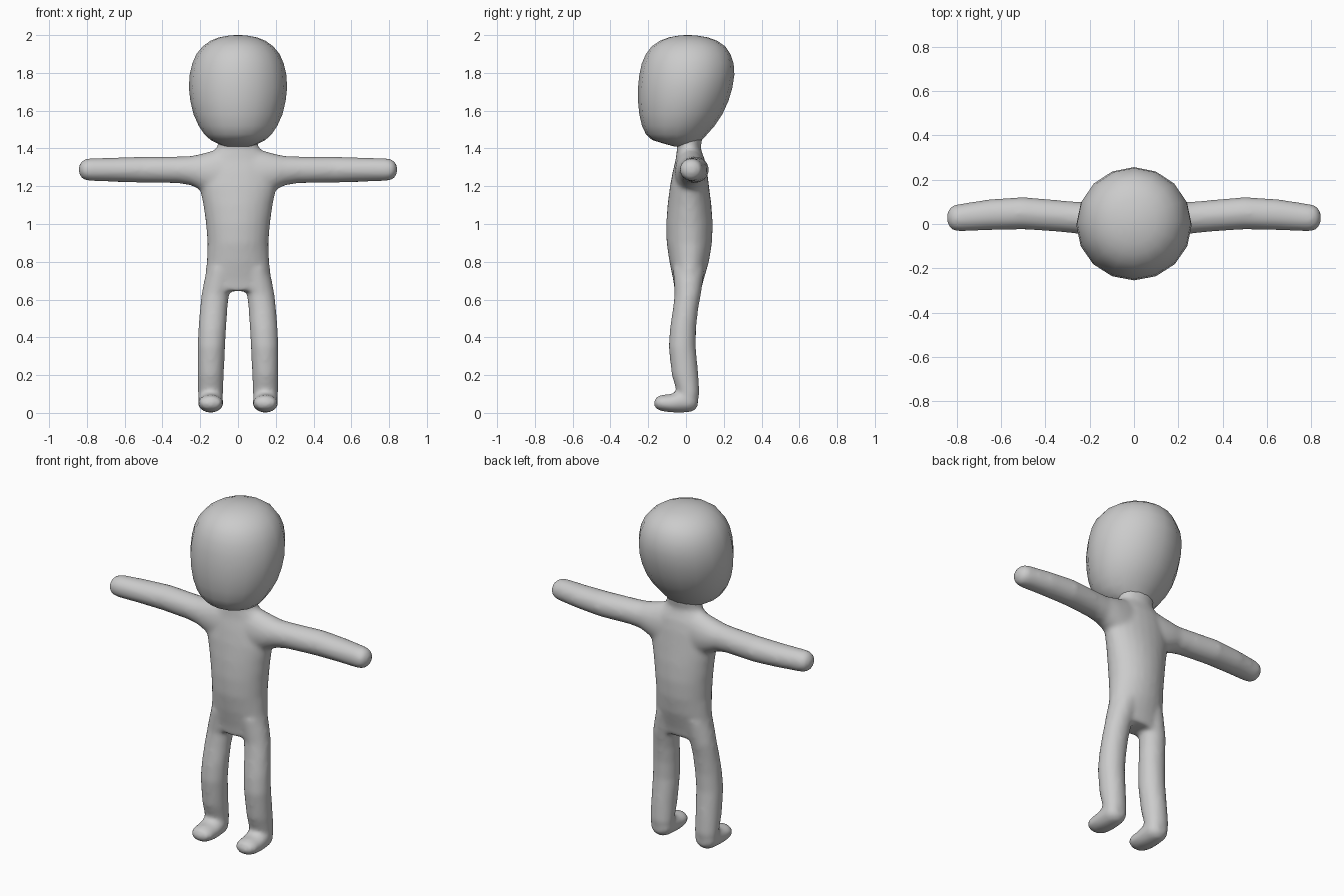
import bpy, bmesh, math

grey = bpy.data.materials.new("plain grey")
grey.diffuse_color = (0.6, 0.6, 0.6, 1)


def loft(bm, axis, rows, segs=24, flip=1):
    """Skin ellipses along an axis; row = (position, u min, u max, v min, v max)."""
    order = {"x": (0, 1, 2), "y": (1, 0, 2), "z": (2, 0, 1)}[axis]
    rings = []
    for t, u0, u1, v0, v1 in rows:
        ring = []
        for i in range(segs):
            a = 2 * math.pi * i / segs
            co = [0, 0, 0]
            co[order[0]] = t
            co[order[1]] = (u0 + u1) / 2 + (u1 - u0) / 2 * math.cos(a)
            co[order[2]] = (v0 + v1) / 2 + (v1 - v0) / 2 * math.sin(a)
            co[0] *= flip
            ring.append(bm.verts.new(co))
        rings.append(ring)
    for a, b in zip(rings, rings[1:]):
        for i in range(segs):
            j = (i + 1) % segs
            bm.faces.new((a[i], a[j], b[j], b[i]))
    bm.faces.new(rings[0])
    bm.faces.new(rings[-1])


def finish(bm, name):
    bmesh.ops.recalc_face_normals(bm, faces=bm.faces)
    me = bpy.data.meshes.new(name)
    bm.to_mesh(me)
    bm.free()
    me.materials.append(grey)
    me.shade_smooth()
    ob = bpy.data.objects.new(name, me)
    bpy.context.collection.objects.link(ob)
    return ob


body = bmesh.new()

# torso and neck: height, half width, back and front depth
torso = [(0.645, .185, -.06, .08), (0.7, .178, -.067, .092), (0.8, .166, -.088, .122),
         (0.9, .162, -.103, .138), (1.0, .17, -.105, .142), (1.1, .184, -.098, .135),
         (1.2, .205, -.085, .122), (1.28, .205, -.07, .112), (1.34, .185, -.055, .1),
         (1.38, .14, -.05, .085), (1.405, .11, -.047, .077), (1.44, .105, -.06, .085),
         (1.5, .12, -.08, .09)]
loft(body, "z", [(z, -w, w, a, b) for z, w, a, b in torso])

# arms, bowed back at the elbow, with rounded ends
arm = [(0.06, -.06, .10, 1.13, 1.405), (0.13, -.06, .105, 1.14, 1.39), (0.19, -.055, .105, 1.175, 1.373),
       (0.25, -.045, .10, 1.205, 1.36), (0.32, -.037, .106, 1.216, 1.357), (0.5, -.024, .122, 1.218, 1.357),
       (0.65, -.028, .112, 1.223, 1.352), (0.79, -.034, .09, 1.228, 1.348),
       (0.815, -.03, .085, 1.234, 1.342), (0.833, -.015, .07, 1.248, 1.328), (0.843, .01, .045, 1.272, 1.304)]
# legs, bent slightly at the knee
leg = [(0.02, .10, .19, -.03, .035), (0.045, .083, .207, -.05, .058), (0.1, .078, .213, -.045, .072),
       (0.2, .075, .215, -.076, .066), (0.35, .068, .215, -.092, .052), (0.45, .062, .21, -.085, .054),
       (0.55, .056, .202, -.07, .065), (0.63, .046, .193, -.06, .08), (0.7, .02, .18, -.065, .09),
       (0.77, .02, .16, -.07, .1)]
# feet: depth, sides, sole and instep
foot = [(-.168, .12, .17, .035, .065), (-.157, .095, .195, .02, .085), (-.13, .08, .21, .009, .096),
        (-.08, .077, .213, .002, .099), (-.03, .077, .213, .0, .12), (.02, .08, .21, .003, .12),
        (.045, .09, .2, .012, .11), (.063, .115, .175, .035, .085)]
for side in (1, -1):
    loft(body, "x", arm, flip=side)
    loft(body, "z", leg, flip=side)
    loft(body, "y", foot, flip=side)

# melt the limbs and torso into one soft skin
skin = finish(body, "body")
remesh = skin.modifiers.new("merge", "REMESH")
remesh.mode = "VOXEL"
remesh.voxel_size = 0.012
remesh.use_smooth_shade = True
soften = skin.modifiers.new("soften", "SMOOTH")
soften.factor = 0.5
soften.iterations = 10

# head: height, half width, front and back depth
head = bmesh.new()
loft(head, "z", [(z, -w, w, a, b) for z, w, a, b in [
    (1.41, .07, -.06, .05), (1.425, .105, -.115, .065), (1.445, .145, -.18, .085), (1.475, .178, -.212, .112),
    (1.52, .208, -.233, .152), (1.58, .235, -.247, .192), (1.65, .252, -.254, .224), (1.72, .26, -.254, .245),
    (1.79, .256, -.247, .256), (1.85, .242, -.234, .252), (1.9, .22, -.212, .235), (1.94, .187, -.182, .208),
    (1.97, .145, -.138, .165), (1.988, .1, -.09, .115), (1.998, .045, -.035, .055), (2.0, .01, .0, .02)]], segs=16)
finish(head, "head")
